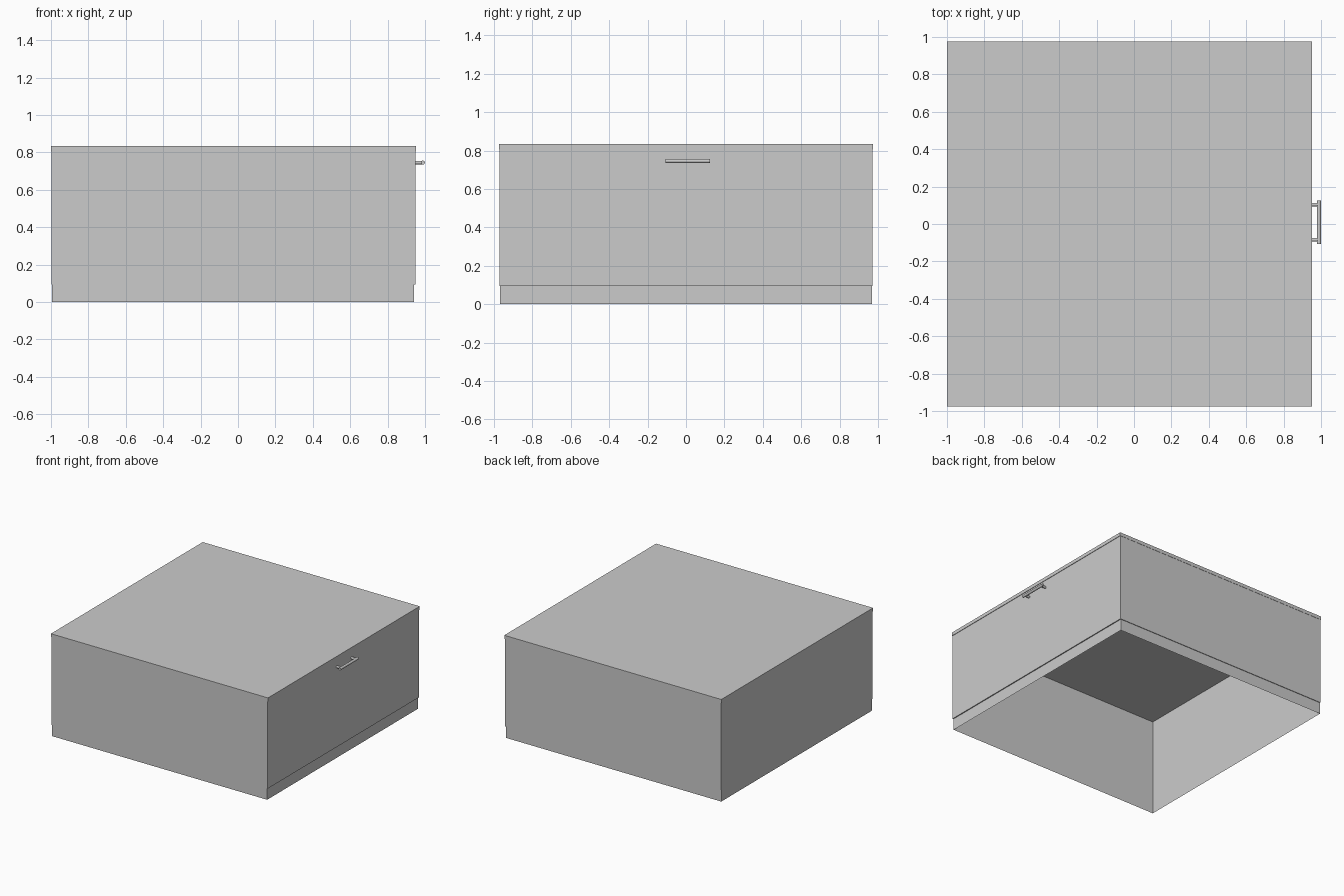
import bpy, bmesh
from math import radians
from mathutils import Vector

if "Cube" in bpy.data.objects:
    bpy.data.objects.remove(bpy.data.objects["Cube"])


def box(name, lo, hi, drop=()):
    """Axis-aligned box; drop lists the z directions (-1 bottom, 1 top) left open."""
    bm = bmesh.new()
    bmesh.ops.create_cube(bm, size=1)
    lo, hi = Vector(lo), Vector(hi)
    for v in bm.verts:
        v.co = Vector((lo[i] + (v.co[i] + 0.5) * (hi[i] - lo[i]) for i in range(3)))
    bm.normal_update()
    bmesh.ops.delete(bm, geom=[f for f in bm.faces if round(f.normal.z) in drop and abs(f.normal.z) > 0.5],
                     context='FACES_ONLY')
    mesh = bpy.data.meshes.new(name)
    bm.to_mesh(mesh)
    bm.free()
    obj = bpy.data.objects.new(name, mesh)
    bpy.context.collection.objects.link(obj)
    return obj


def rod(name, a, b, radius):
    """Round bar between two points."""
    a, b = Vector(a), Vector(b)
    bpy.ops.mesh.primitive_cylinder_add(vertices=16, radius=radius, depth=(b - a).length,
                                        location=(a + b) / 2,
                                        rotation=(b - a).to_track_quat('Z', 'Y').to_euler())
    obj = bpy.context.object
    obj.name = name
    bpy.ops.object.shade_smooth_by_angle(angle=radians(40))
    return obj


# Thin inner shell, open underneath, showing as the recessed plinth
box("plinth_shell", (-0.995, -0.968, 0), (0.940, 0.968, 0.785), drop=(-1,))

# Cabinet walls, slightly proud of the plinth
X0, X1, Y, Z0, Z1 = -0.996, 0.948, 0.973, 0.094, 0.806
box("front_door", (0.940, -Y, Z0), (X1, Y, Z1))
for side, name in ((-1, "left_panel"), (1, "right_panel")):
    ys = sorted((side * 0.968, side * Y))
    box(name, (X0, ys[0], Z0), (0.940, ys[1], Z1))
box("back_panel", (X0, -0.968, Z0), (-0.995, 0.968, Z1))

# Worktop slab with a tiny overhang
box("top_slab", (-1, -0.975, Z1), (0.952, 0.975, 0.834))

# Door handle: bar on two posts
HY, HZ, R = 0.010, 0.746, 0.0105
rod("handle_bar", (0.9885, HY - 0.116, HZ), (0.9885, HY + 0.116, HZ), R)
for s in (-1, 1):
    rod("handle_post", (0.945, HY + s * 0.094, HZ), (0.985, HY + s * 0.094, HZ), 0.0095)
